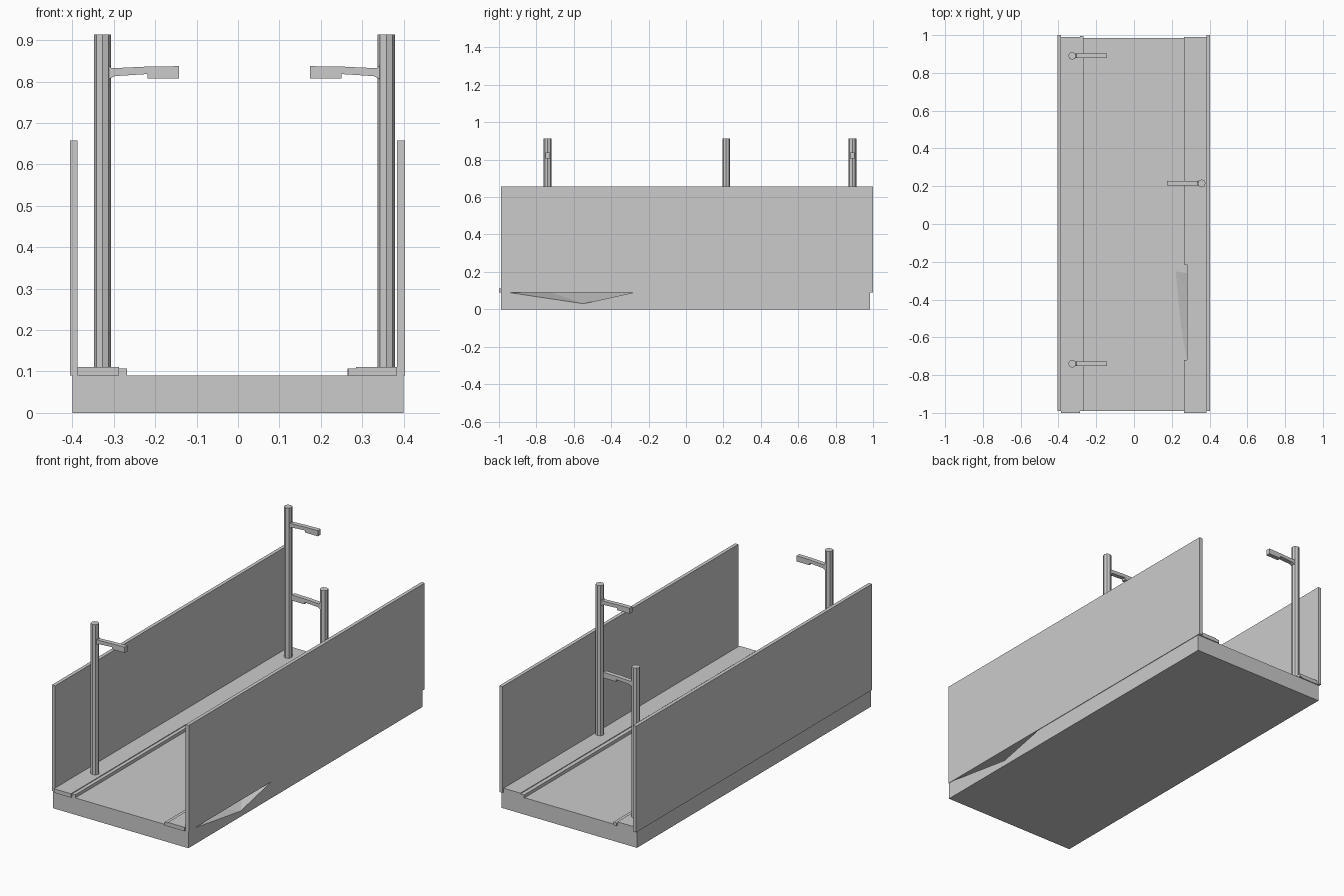
import bpy, bmesh, math
from mathutils import Matrix

cube = bpy.data.objects.get("Cube")
if cube:
    bpy.data.objects.remove(cube)

grey = bpy.data.materials.new("plain_grey")
GREY = (0.6, 0.6, 0.6, 1)
grey.use_nodes = True
grey.diffuse_color = GREY
grey.node_tree.nodes["Principled BSDF"].inputs["Base Color"].default_value = GREY


def finish(name, bm):
    bmesh.ops.recalc_face_normals(bm, faces=bm.faces)
    mesh = bpy.data.meshes.new(name)
    bm.to_mesh(mesh)
    bm.free()
    mesh.materials.append(grey)
    obj = bpy.data.objects.new(name, mesh)
    bpy.context.collection.objects.link(obj)
    return obj


def box(name, x, y, z):
    bm = bmesh.new()
    bmesh.ops.create_cube(bm, size=1)
    for v in bm.verts:
        v.co = [r[0] if c < 0 else r[1] for c, r in zip(v.co, (x, y, z))]
    return finish(name, bm)


def prism(name, outline, low, high, axis):
    """Extrude a 2D outline along y or z."""
    bm = bmesh.new()
    place = lambda a, b, d: (a, d, b) if axis == "y" else (a, b, d)
    bottom, top = ([bm.verts.new(place(a, b, d)) for a, b in outline] for d in (low, high))
    bm.faces.new(bottom)
    bm.faces.new(top)
    for i in range(len(outline)):
        bm.faces.new((bottom[i - 1], bottom[i], top[i], top[i - 1]))
    return finish(name, bm)


# Road slab with a sunken driveway dip on the left edge
X, FRONT, BACK, ROAD = 0.4, -0.99, 0.985, 0.09
bm = bmesh.new()
V = bm.verts.new
ground = [V((x, y, 0)) for x, y in ((-X, FRONT), (X, FRONT), (X, BACK), (-X, BACK))]
deck = [V((x, y, ROAD)) for x, y in ((-X, FRONT), (X, FRONT), (X, BACK), (-X, BACK))]
rim = [V((x, y, ROAD)) for x, y in
       ((X, -0.95), (0.28, -0.72), (0.25, -0.55), (0.22, -0.25), (X, -0.28))]
apex = V((X, -0.55, 0.03))
bm.faces.new(ground)
bm.faces.new(deck[:2] + rim + deck[2:])
for a, b in zip(rim, rim[1:]):
    bm.faces.new((a, b, apex))
bm.faces.new((ground[1], ground[2], deck[2], rim[-1], apex, rim[0], deck[1]))
for i, j in ((0, 1), (2, 3), (3, 0)):
    bm.faces.new((ground[i], ground[j], deck[j], deck[i]))
finish("road_slab", bm)

# Side walls
box("right_wall", (-0.406, -0.387), (-0.99, 1), (ROAD, 0.657))
box("left_wall", (0.384, 0.403), (-0.99, 1), (ROAD, 0.657))

# Pavements and kerbs, with the left kerb set back at the driveway
box("right_pavement", (-0.387, -0.287), (-1, 0.99), (ROAD, 0.111))
box("left_pavement", (0.285, 0.384), (-1, 0.99), (ROAD, 0.111))
box("right_kerb", (-0.287, -0.268), (-0.99, 0.995), (ROAD, 0.107))
prism("left_kerb", [(0.286, -1), (0.266, -1), (0.266, -0.72), (0.28, -0.72),
                    (0.28, -0.215), (0.264, -0.215), (0.264, 0.99), (0.286, 0.99)],
      ROAD, 0.107, "z")


# Street lamps: octagonal post, tapered arm and hanging head
def street_lamp(name, x, y, side):
    bm = bmesh.new()
    bmesh.ops.create_cone(bm, cap_ends=True, segments=8, radius1=0.021, radius2=0.021,
                          depth=0.803, matrix=Matrix.Translation((x, y, 0.5115)))
    finish(name + "_post", bm)
    arm = [(0.012, 0.842), (0.022, 0.832), (0.108, 0.836), (0.184, 0.837),
           (0.184, 0.807), (0.108, 0.807), (0.108, 0.818), (0.03, 0.813), (0.012, 0.804)]
    prism(name + "_arm", [(x + side * d, z) for d, z in arm], y - 0.012, y + 0.012, "y")


street_lamp("front_right_lamp", -0.327, -0.74, 1)
street_lamp("back_right_lamp", -0.327, 0.89, 1)
street_lamp("left_lamp", 0.358, 0.215, -1)
